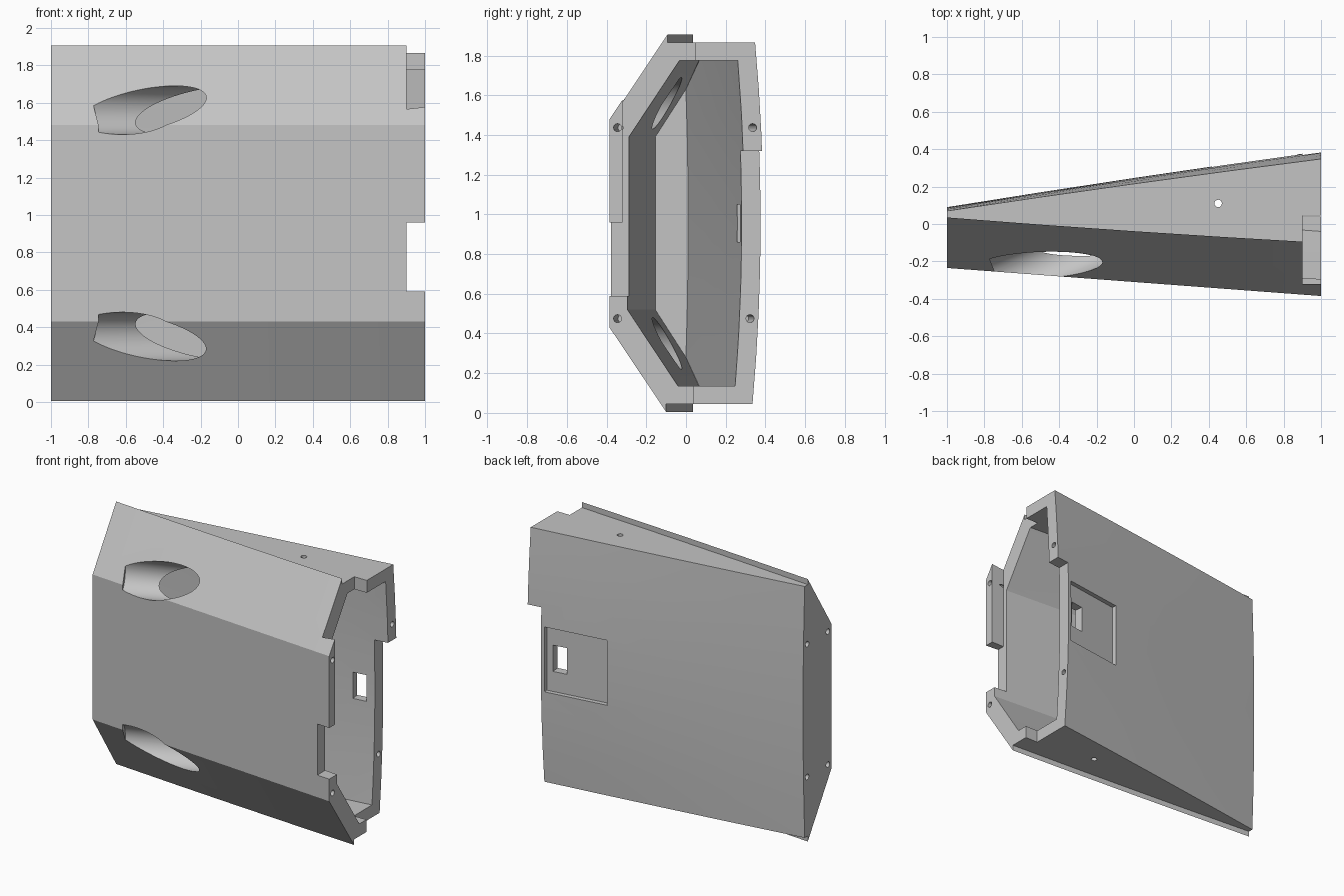
import bpy, bmesh, math
from mathutils import Vector, Matrix

if "Cube" in bpy.data.objects:
    bpy.data.objects.remove(bpy.data.objects["Cube"])

MID = 0.955  # height of the mirror plane


def make_material(name, rgb):
    mat = bpy.data.materials.new(name)
    mat.use_nodes = True
    mat.diffuse_color = (*rgb, 1)
    mat.node_tree.nodes["Principled BSDF"].inputs["Base Color"].default_value = (*rgb, 1)
    return mat


def to_object(name, bm):
    bmesh.ops.recalc_face_normals(bm, faces=bm.faces)
    mesh = bpy.data.meshes.new(name)
    bm.to_mesh(mesh)
    bm.free()
    ob = bpy.data.objects.new(name, mesh)
    bpy.context.collection.objects.link(ob)
    return ob


def back_y(x, z):
    """Gently bulged back surface."""
    bulge = (0.031 + 0.011 * x) * ((z - MID) / 0.91) ** 2
    return 0.24 + 0.15 * x + 0.006 * (1 - x * x) - bulge


def section(x):
    """Outer outline with raised lips at the two ridges."""
    front, ridge = -0.31 - 0.075 * x, -0.0325 - 0.0675 * x - 0.006 * (1 - x * x)
    pts = [(front, 0.43), (front, 1.48), (ridge, 1.905), (ridge, 1.865)]
    for i in range(9):
        z = 1.865 - 1.82 * i / 8
        pts.append((back_y(x, z), z))
    return pts + [(ridge, 0.045), (ridge, 0.005)]


# Outer body lofted along x
bm = bmesh.new()
rings = [[bm.verts.new((x, y, z)) for y, z in section(x)]
         for x in (-1, -0.5, 0, 0.5, 1)]
for a, b in zip(rings, rings[1:]):
    for i in range(len(a)):
        j = (i + 1) % len(a)
        bm.faces.new((a[i], a[j], b[j], b[i]))
bm.faces.new(rings[0])
bm.faces.new(rings[-1])
shell = to_object("tapered_shell", bm)
shell.data.materials.append(make_material("light grey", (0.55, 0.55, 0.55)))


def cut(cutter):
    """Subtract a helper from the shell, then drop it."""
    cutter.hide_render = True
    mod = shell.modifiers.new("cut", "BOOLEAN")
    mod.operation, mod.solver, mod.object = "DIFFERENCE", "EXACT", cutter
    bpy.context.view_layer.objects.active = shell
    bpy.ops.object.modifier_apply(modifier=mod.name)
    bpy.data.objects.remove(cutter)


def box(name, lo, hi, turn=0.0):
    lo, hi = Vector(lo), Vector(hi)
    bm = bmesh.new()
    bmesh.ops.create_cube(bm, size=1, matrix=Matrix.Translation((lo + hi) / 2)
                          @ Matrix.Rotation(turn, 4, "Z")
                          @ Matrix.Diagonal((*(hi - lo), 1)))
    return to_object(name, bm)


def rod(name, start, end, radius, sides=24):
    start, end = Vector(start), Vector(end)
    axis = end - start
    bm = bmesh.new()
    bmesh.ops.create_cone(bm, cap_ends=True, segments=sides, radius1=radius,
                          radius2=radius, depth=axis.length,
                          matrix=Matrix.Translation((start + end) / 2)
                          @ axis.to_track_quat("Z", "Y").to_matrix().to_4x4())
    return to_object(name, bm)


# Hollow interior, open at the wide end
bm = bmesh.new()
for x in (-0.9, -0.41, 0.1, 0.6, 1.1):
    front = -0.221 - 0.0737 * x
    top = 1.63 if x < -0.8 else 1.775
    pts = [(front, 1.39)]
    if x > -0.8:
        pts.append((front + 0.255, 1.775))
    pts += [(back_y(x, z) - 0.095, z)
            for z in (top, MID + (top - MID) * 0.66, MID + (top - MID) * 0.33, MID)]
    for y, z in pts:
        for h in {z, 2 * MID - z}:
            bm.verts.new((x, y, h))
hull = bmesh.ops.convex_hull(bm, input=bm.verts)
loose = [v for v in bm.verts if not v.link_faces]
bmesh.ops.delete(bm, geom=loose, context="VERTS")
cut(to_object("cavity_cutter", bm))

# Interlocking steps around the open rim
cut(box("upper_front_step", (0.9, -0.32, 0.59), (1.2, 0.045, 2.1)))
cut(box("front_gap", (0.9, -0.6, 0.59), (1.2, -0.25, 0.96)))
cut(box("lower_back_step", (0.9, 0.04, -0.2), (1.2, 0.6, 1.32)))

# Oblique round intakes through the slanted faces
for z in (1.56, 2 * MID - 1.56):
    cut(rod("intake_cutter", (-0.725, -0.305, z), (0.04, 0.0, z), 0.13, 64))

# Shallow recess and window on the back
turn = math.atan(0.146)
y = back_y(0.64, MID)
cut(box("recess_cutter", (0.41, y - 0.035, 0.715), (0.87, y + 0.1, 1.185), turn))
y = back_y(0.78, MID)
cut(box("window_cutter", (0.73, y - 0.14, 0.86), (0.83, y + 0.1, 1.05), turn))

# Pin holes in both ends, and in the top and bottom plates
for z in (1.437, 0.475):
    for sign in (-1, 1):
        for wall, slope in ((lambda x: -0.27 - 0.075 * x, -0.075),
                            (lambda x: back_y(x, z) - 0.042, 0.15)):
            rim = -1 if sign < 0 else 0.9
            inner = rim - sign * 0.2
            outer = 1.1 * sign
            cut(rod("pin_cutter", (inner, wall(inner), z), (outer, wall(outer), z), 0.02, 16))
for low, high in ((1.7, 2.0), (-0.1, 0.2)):
    cut(rod("plate_hole_cutter", (0.45, 0.11, low), (0.45, 0.11, high), 0.02, 16))

# Smooth curves, sharp edges
bpy.ops.object.select_all(action="DESELECT")
shell.select_set(True)
bpy.context.view_layer.objects.active = shell
bpy.ops.object.shade_smooth_by_angle(angle=math.radians(20))
